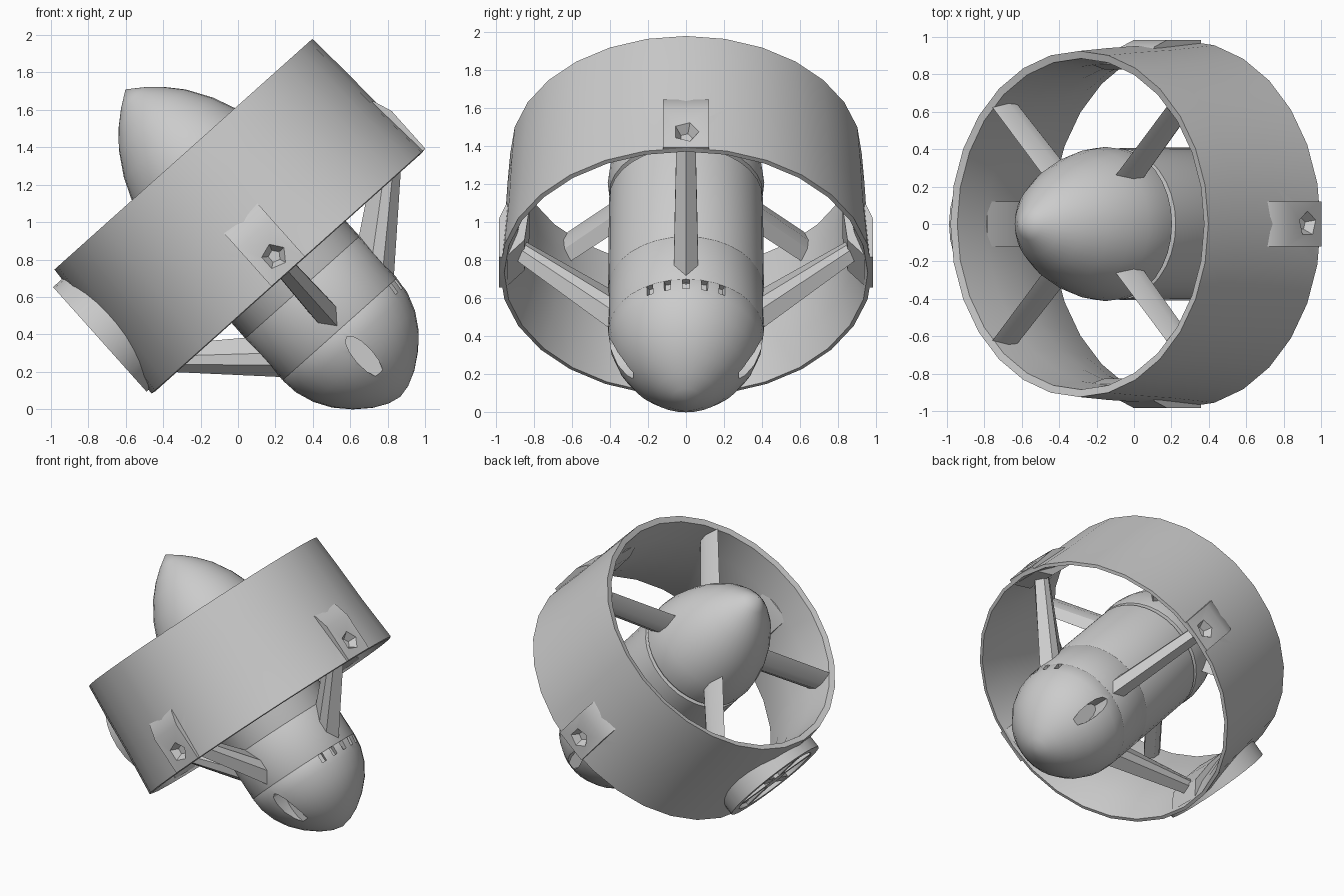
import bpy, bmesh
from math import pi, cos, sin, radians
from mathutils import Matrix

cube = bpy.data.objects.get("Cube")
if cube:
    bpy.data.objects.remove(cube)

# Local axis z runs along the thruster, then the whole thing is tilted
TILT = Matrix.Translation((-0.012, 0, 1.05)) @ Matrix.Rotation(radians(-41.8), 4, 'Y')
parts = []


def turn(angle, axis='Z'):
    return Matrix.Rotation(angle, 4, axis)


def finish(bm, name, local=Matrix()):
    bmesh.ops.remove_doubles(bm, verts=bm.verts, dist=1e-5)
    bm.transform(TILT @ local)
    bmesh.ops.recalc_face_normals(bm, faces=bm.faces)
    mesh = bpy.data.meshes.new(name)
    bm.to_mesh(mesh)
    bm.free()
    ob = bpy.data.objects.new(name, mesh)
    bpy.context.collection.objects.link(ob)
    parts.append(ob)
    return ob


def lathe(name, profile, sides, closed=False):
    bm = bmesh.new()
    rings = []
    for i in range(sides):
        a = 2 * pi * i / sides
        rings.append([bm.verts.new((r * cos(a), r * sin(a), z)) for r, z in profile])
    n = len(profile)
    for i in range(sides):
        p, q = rings[i], rings[(i + 1) % sides]
        for j in range(n if closed else n - 1):
            k = (j + 1) % n
            loop = [p[j], q[j], q[k], p[k]]
            if profile[j][0] == 0:
                loop = [p[j], q[k], p[k]]
            elif profile[k][0] == 0:
                loop = [p[j], q[j], p[k]]
            bm.faces.new(loop)
    return finish(bm, name)


def bridge(name, angle, a_points, b_points):
    """Solid between two matching outlines."""
    bm = bmesh.new()
    a = [bm.verts.new(p) for p in a_points]
    b = [bm.verts.new(p) for p in b_points]
    bm.faces.new(a)
    bm.faces.new(b[::-1])
    for i in range(len(a)):
        j = (i + 1) % len(a)
        bm.faces.new((a[i], b[i], b[j], a[j]))
    return finish(bm, name, turn(angle))


def vane(name, angle, root, tip):
    """Hexagonal-section spar; each end is (radius, low z, high z, thickness)."""
    ends = []
    for r, lo, hi, thick in (root, tip):
        h, c = thick / 2, hi - lo
        ends.append([(r, 0, lo), (r, h, lo + c * 0.3), (r, h, hi - c * 0.4),
                     (r, 0, hi), (r, -h, hi - c * 0.4), (r, -h, lo + c * 0.3)])
    return bridge(name, angle, *ends)


def pad(name, angle, outline, width):
    """Side outline in (radius, z), extruded across the ring."""
    return bridge(name, angle, *[[(r, s * width / 2, z) for r, z in outline] for s in (1, -1)])


def block(name, angle, center, size, roll=0.0):
    bm = bmesh.new()
    bmesh.ops.create_cube(bm, size=1)
    place = Matrix.Translation(center) @ turn(roll, 'X') @ Matrix.Diagonal((*size, 1))
    return finish(bm, name, turn(angle) @ place)


def radial_cone(name, angle, r_in, r_out, rad_in, rad_out, z, sides, stretch=1.0):
    """Cone or cylinder whose axis points outwards from the hub."""
    bm = bmesh.new()
    bmesh.ops.create_cone(bm, cap_ends=True, segments=sides, radius1=rad_in,
                          radius2=rad_out, depth=r_out - r_in)
    place = Matrix.Translation(((r_in + r_out) / 2, 0, z)) @ turn(pi / 2, 'Y')
    return finish(bm, name, turn(angle) @ place @ Matrix.Diagonal((stretch, 1, 1, 1)))


def cut(targets, cutters):
    for ob in targets:
        bpy.context.view_layer.objects.active = ob
        for c in cutters:
            mod = ob.modifiers.new("cut", 'BOOLEAN')
            mod.operation, mod.solver, mod.object = 'DIFFERENCE', 'EXACT', c
            bpy.ops.object.modifier_apply(modifier=mod.name)
    for c in cutters:
        parts.remove(c)
        bpy.data.objects.remove(c)


# Shroud ring with a flared, thin lower mouth
duct = lathe("duct_ring", [
    (0.925, 0.42), (0.94, 0.2), (0.955, -0.1), (0.98, -0.42),
    (0.957, -0.425), (0.9, -0.25), (0.862, -0.02), (0.862, 0.2), (0.885, 0.41)],
    28, closed=True)

# Central pod: spinner nose, seam, straight body, rounded tail
pod = lathe("hub_pod", [
    (0, 0.885), (0.085, 0.825), (0.16, 0.76), (0.24, 0.67), (0.32, 0.54),
    (0.37, 0.42), (0.4, 0.31), (0.412, 0.21), (0.405, 0.13), (0.38, 0.12), (0.38, 0.105),
    (0.405, 0.1), (0.41, -0.53), (0.408, -0.535), (0.41, -0.54),
    (0.41, -0.83), (0.408, -0.835), (0.41, -0.84), (0.4, -0.93),
    (0.365, -1.03), (0.31, -1.12), (0.235, -1.2), (0.15, -1.265), (0.07, -1.305), (0, -1.32)],
    32)

# Swept lower struts with fairings inside the ring, and straight upper vanes
for i in range(4):
    a = i * pi / 2
    vane("strut_%d" % (i + 1), a, (0.37, -0.85, -0.56, 0.13), (0.89, -0.34, -0.17, 0.1))
    pad("strut_seat_%d" % (i + 1), a,
        [(0.91, 0.22), (0.855, 0.2), (0.825, 0.08), (0.825, -0.08), (0.85, -0.3), (0.94, -0.41)],
        0.24)
    vane("stator_vane_%d" % (i + 1), a + pi / 4, (0.34, 0.19, 0.42, 0.1), (0.88, 0.2, 0.42, 0.08))

# Ramped mounting pads on the ring, each with a five-sided socket
pads, sockets = [], []
for i, a in enumerate((0, pi / 2, -pi / 2)):
    pads.append(pad("mount_pad_%d" % (i + 1), a,
                    [(0.93, -0.03), (0.948, -0.05), (0.984, -0.15), (0.984, -0.42), (0.96, -0.42)],
                    0.24))
    sockets.append(radial_cone("socket_cutter", a, 0.93, 1.0, 0.03, 0.08, -0.31, 5))
cut([duct] + pads, sockets)

# Round vent plate on the underside of the ring, with a recessed grille
vent = radial_cone("vent_plate", pi, 0.85, 0.993, 0.375, 0.375, -0.02, 28)
bore = lathe("bore_cutter", [(0, 0.5), (0.9, 0.5), (0.9, -0.1), (0.965, -0.4),
                             (0.965, -0.5), (0, -0.5)], 28)
recess = radial_cone("recess_cutter", pi, 0.95, 1.05, 0.31, 0.31, -0.02, 24)
cut([vent], [bore, recess])
for i in range(3):
    block("vent_bar_%d" % (i + 1), pi, (0.966, 0, -0.02), (0.045, 0.05, 0.63), i * pi / 3)
radial_cone("vent_center", pi, 0.945, 0.991, 0.09, 0.09, -0.02, 12)

# Long side ports in the tail
cut([pod], [radial_cone("port_cutter", s * pi / 2, 0.28, 0.5, 0.05, 0.05, -1.03, 12, 2.8)
            for s in (1, -1)])

# Row of small notches along the rear seam
cut([pod], [block("notch_cutter", radians(k * 14), (0.41, 0, -0.865), (0.07, 0.035, 0.06))
            for k in range(-2, 3)])

# Smooth shading with crisp edges
bpy.ops.object.select_all(action='DESELECT')
for ob in parts:
    ob.select_set(True)
bpy.context.view_layer.objects.active = duct
bpy.ops.object.shade_smooth_by_angle(angle=radians(30))
